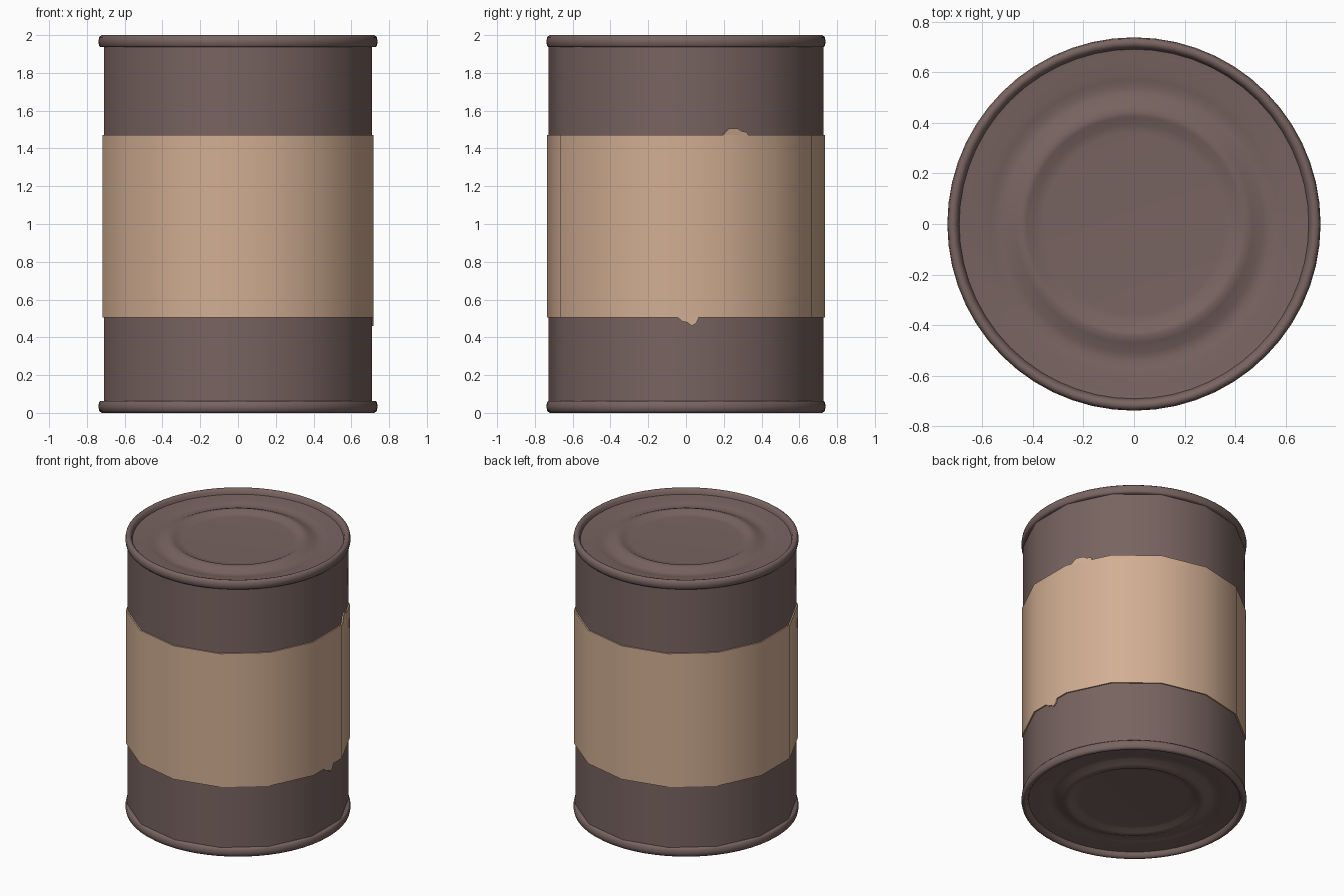
import bpy, bmesh, math

if "Cube" in bpy.data.objects:
    bpy.data.objects.remove(bpy.data.objects["Cube"])

SIDES = 14                      # low-poly body, one corner pointing to -y
STEP = 2 * math.pi / SIDES
R_BODY, R_LABEL = 0.727, 0.736


def material(name, rgb):
    m = bpy.data.materials.new(name)
    m.diffuse_color = (*rgb, 1)
    m.use_nodes = True
    m.node_tree.nodes["Principled BSDF"].inputs["Base Color"].default_value = m.diffuse_color
    return m


METAL = material("brown metal", (0.188, 0.127, 0.117))
PAPER = material("tan paper", (0.645, 0.425, 0.290))


def finish(bm, name, mat, angle):
    bmesh.ops.recalc_face_normals(bm, faces=bm.faces[:])
    mesh = bpy.data.meshes.new(name)
    bm.to_mesh(mesh)
    bm.free()
    mesh.materials.append(mat)
    ob = bpy.data.objects.new(name, mesh)
    bpy.context.collection.objects.link(ob)
    bpy.ops.object.select_all(action='DESELECT')
    ob.select_set(True)
    bpy.context.view_layer.objects.active = ob
    bpy.ops.object.shade_smooth_by_angle(angle=math.radians(angle))
    return ob


def lathe(name, profile, sides, mat, angle=40, closed=False):
    """Spin (radius, z) points around the z axis; radius 0 becomes a pole."""
    bm = bmesh.new()
    rings = []
    for r, z in profile:
        if r == 0:
            rings.append([bm.verts.new((0, 0, z))] * sides)
        else:
            rings.append([bm.verts.new((r * math.cos(a), r * math.sin(a), z))
                          for a in (-math.pi / 2 + 2 * math.pi * i / sides for i in range(sides))])
    pairs = list(zip(rings, rings[1:]))
    if closed:
        pairs.append((rings[-1], rings[0]))
    for a, b in pairs:
        for i in range(sides):
            j = (i + 1) % sides
            quad = list(dict.fromkeys((a[i], a[j], b[j], b[i])))
            bm.faces.new(quad)
    return finish(bm, name, mat, angle)


# Tin wall
lathe("can_wall", [(R_BODY, 0.04), (R_BODY, 1.96)], SIDES, METAL)

# Paper label band with thin edges
lathe("label", [(R_BODY - 0.004, 0.505), (R_LABEL, 0.505), (R_LABEL, 1.47), (R_BODY - 0.004, 1.47)],
      SIDES, PAPER, closed=True)

# Rolled rim and pressed lid, as heights below the outer end of the can
RIM_AND_LID = [(0.700, 0.064), (0.728, 0.064), (0.736, 0.056), (0.739, 0.032), (0.735, 0.010),
               (0.722, 0.000), (0.708, 0.003), (0.698, 0.014), (0.692, 0.036),
               (0.670, 0.039), (0.600, 0.040), (0.570, 0.047), (0.540, 0.053), (0.510, 0.049),
               (0.470, 0.030), (0.445, 0.022), (0.425, 0.025), (0.395, 0.042),
               (0.360, 0.044), (0.000, 0.044)]
lathe("top_lid", [(r, 2 - d) for r, d in RIM_AND_LID], 56, METAL, 50)
lathe("bottom_lid", RIM_AND_LID, 56, METAL, 50)


# Torn paper scraps lying on the wall facets beside the label
def scrap(name, facet_angle, outline):
    """Flat plate on one facet; outline is (sideways, z) from the facet centre."""
    bm = bmesh.new()
    c, s = math.cos(facet_angle), math.sin(facet_angle)
    apothem = math.cos(STEP / 2)
    front, back = [], []
    for r, row in ((R_LABEL, front), (R_BODY - 0.002, back)):
        d = r * apothem
        for t, z in outline:
            row.append(bm.verts.new((d * c - t * s, d * s + t * c, z)))
    bm.faces.new(front)
    bm.faces.new(back)
    n = len(outline)
    for i in range(n):
        j = (i + 1) % n
        bm.faces.new((front[i], front[j], back[j], back[i]))
    finish(bm, name, PAPER, 30)


scrap("upper_scrap", STEP, [(-0.13, 1.465), (0.02, 1.465), (0.015, 1.485), (-0.02, 1.492),
                            (-0.04, 1.505), (-0.09, 1.505), (-0.11, 1.490)])
scrap("lower_scrap", 0, [(-0.05, 0.51), (0.07, 0.51), (0.055, 0.475), (0.03, 0.46),
                         (0.01, 0.478), (-0.02, 0.485)])
